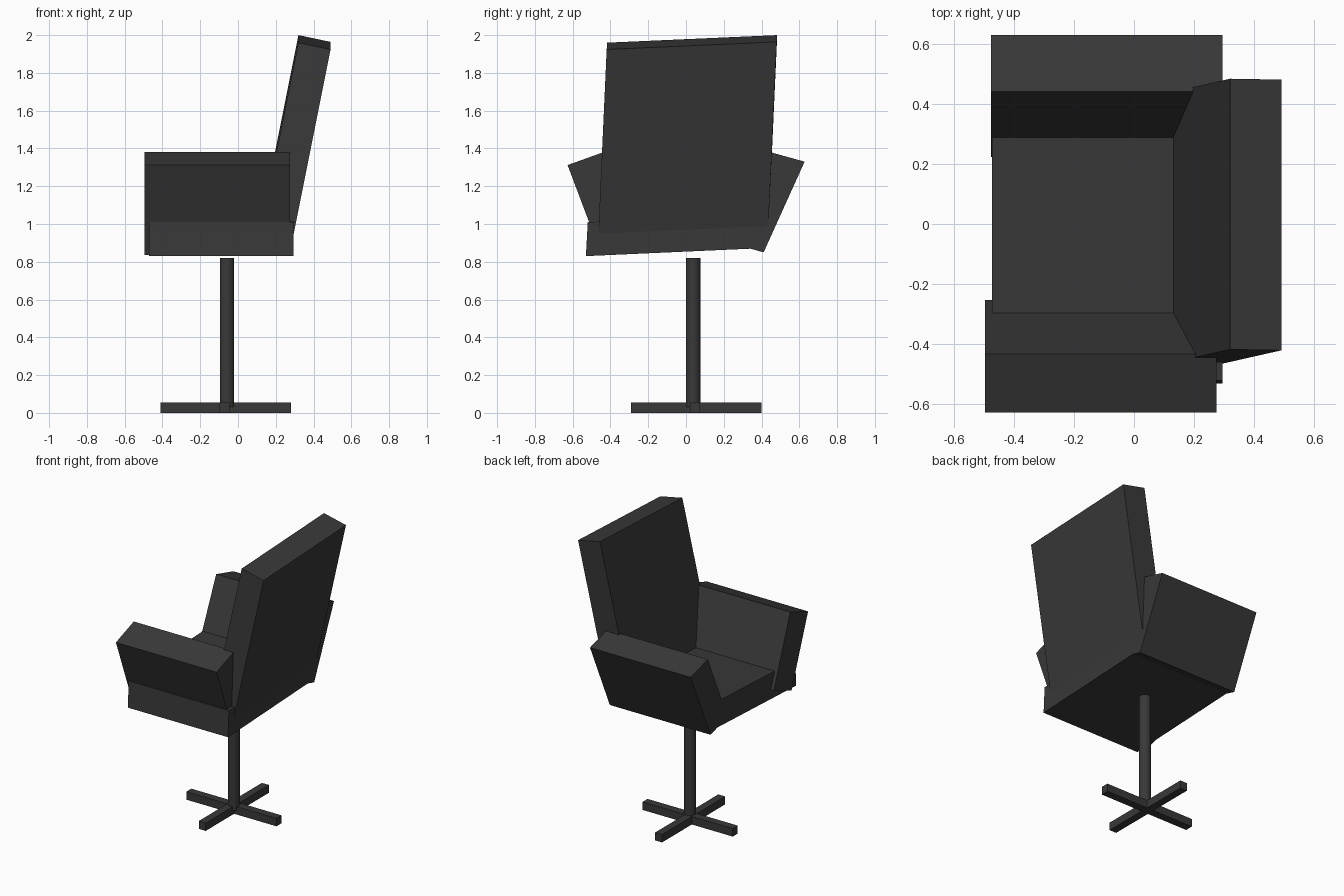
import bpy, bmesh
from mathutils import Vector

if "Cube" in bpy.data.objects:
    bpy.data.objects.remove(bpy.data.objects["Cube"])

mat = bpy.data.materials.new("charcoal")
mat.diffuse_color = (0.04, 0.04, 0.04, 1)
mat.use_nodes = True
mat.node_tree.nodes["Principled BSDF"].inputs["Base Color"].default_value = mat.diffuse_color


def finish(name, bm):
    bmesh.ops.recalc_face_normals(bm, faces=bm.faces)
    me = bpy.data.meshes.new(name)
    bm.to_mesh(me)
    bm.free()
    me.materials.append(mat)
    ob = bpy.data.objects.new(name, me)
    bpy.context.collection.objects.link(ob)
    return ob


def slab(name, corner, u, v, w):
    """Skewed box spanned by three edge vectors from one corner."""
    o, u, v, w = Vector(corner), Vector(u), Vector(v), Vector(w)
    bm = bmesh.new()
    bmesh.ops.create_cube(bm, size=1)
    for p in bm.verts:
        a, b, c = (k + 0.5 for k in p.co)
        p.co = o + u * a + v * b + w * c
    return finish(name, bm)


# upholstered seat, slightly skewed like the rest of the shell
slab("seat", (-0.472, -0.53, 0.83), (0.767, 0, 0), (0, 0.93, 0.042), (0, 0.01, 0.18))

# reclined backrest, its lower end sunk into the seat
slab("backrest", (0.32, -0.417, 1.96), (0.17, -0.003, -0.036),
     (0, 0.90, 0.04), (-0.208, -0.047, -1.04))

# armrests leaning outwards: top outer edge, thickness, downward direction
slab("near_armrest", (-0.495, -0.627, 1.312), (0.77, 0, 0),
     (0, 0.195, 0.07), (0, 0.18, -0.477))
slab("far_armrest", (-0.475, 0.628, 1.33), (0.77, 0, 0),
     (0, -0.188, 0.052), (0, -0.217, -0.48))

# central column
bpy.ops.mesh.primitive_cylinder_add(vertices=24, radius=0.038, depth=0.79,
                                    location=(-0.058, 0.038, 0.425))
column = bpy.context.object
column.name = "column"
column.data.materials.append(mat)
bpy.ops.object.shade_smooth_by_angle()

# cross-shaped foot
slab("foot_bar_x", (-0.41, 0.02, 0), (0.69, 0, 0), (0, 0.055, 0), (0, 0, 0.055))
slab("foot_bar_y", (-0.097, -0.29, 0), (0.053, 0, 0), (0, 0.69, 0), (0, 0, 0.0545))
